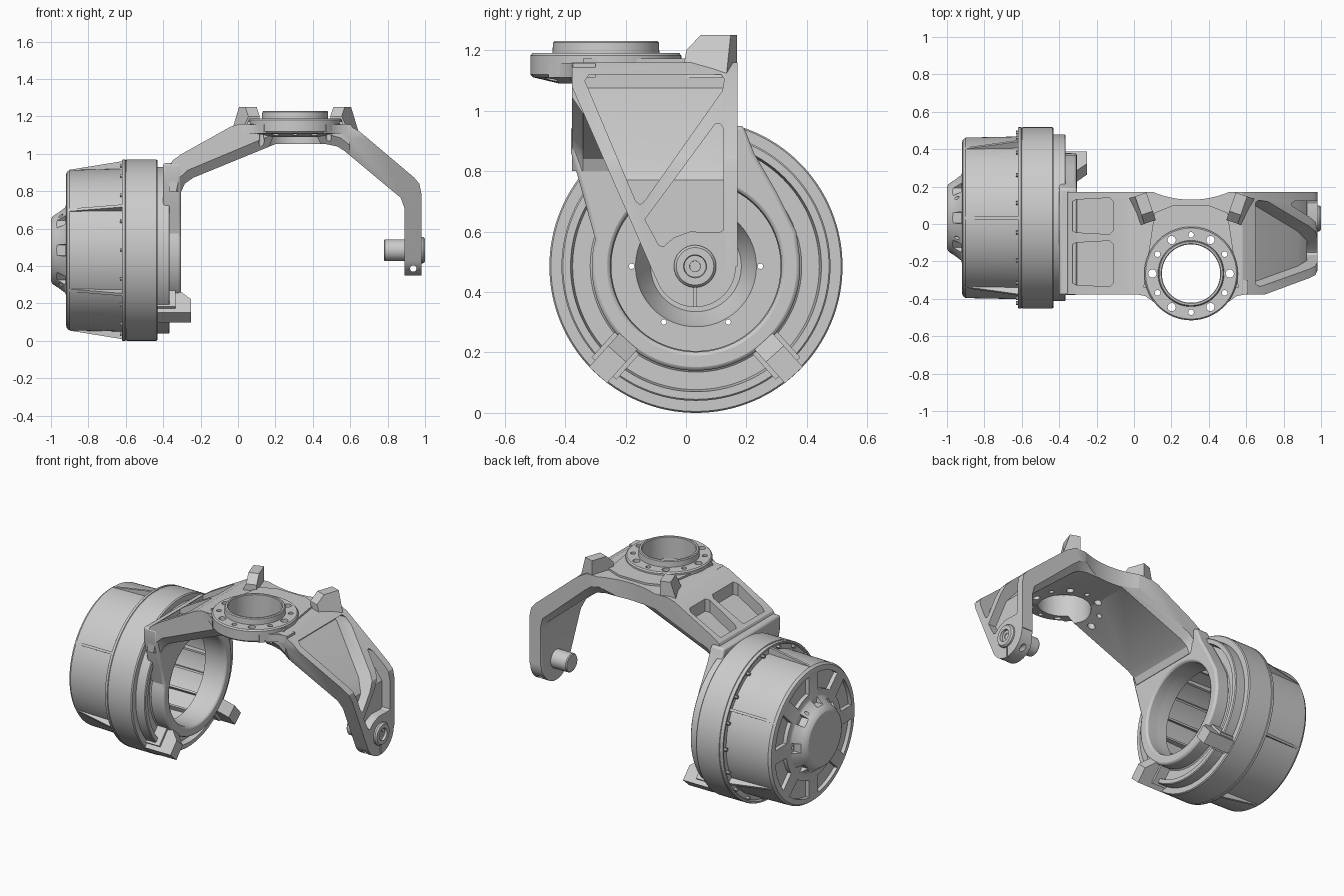
import bpy, bmesh, math
from mathutils import Matrix, Vector

if "Cube" in bpy.data.objects:
    bpy.data.objects.remove(bpy.data.objects["Cube"])

CY, CZ = 0.033, 0.485          # wheel axis (runs along x)
RX, RY = 0.305, -0.265         # steering ring centre


def loft(name, sections, closed=False):
    """Skin matching point loops; caps the ends unless closed."""
    bm = bmesh.new()
    rows = [[bm.verts.new(p) for p in s] for s in sections]
    n = len(rows[0])
    pairs = list(zip(rows, rows[1:])) + ([(rows[-1], rows[0])] if closed else [])
    for a, b in pairs:
        for i in range(n):
            j = (i + 1) % n
            bm.faces.new((a[i], a[j], b[j], b[i]))
    if not closed:
        bm.faces.new(rows[0])
        bm.faces.new(rows[-1])
    bmesh.ops.recalc_face_normals(bm, faces=bm.faces)
    me = bpy.data.meshes.new(name)
    bm.to_mesh(me)
    bm.free()
    ob = bpy.data.objects.new(name, me)
    bpy.context.collection.objects.link(ob)
    return ob


def put(axis, p, t):
    return {'x': (t, *p), 'y': (p[0], t, p[1]), 'z': (*p, t)}[axis]


def prism(name, pts, a, b, axis):
    return loft(name, [[put(axis, p, t) for p in pts] for t in (a, b)])


def arc(c, r, a0, a1, n):
    return [(c[0] + r * math.cos(math.radians(a0 + (a1 - a0) * i / n)),
             c[1] + r * math.sin(math.radians(a0 + (a1 - a0) * i / n))) for i in range(n + 1)]


def circle(c, r, n=32):
    return arc(c, r, 0, 360, n)[:-1]


def lathe(name, prof, c, axis, closed=False, n=96):
    """prof holds (position along axis, radius)."""
    return loft(name, [[put(axis, p, t) for p in circle(c, r, n)] for t, r in prof], closed)


def select(obs):
    bpy.ops.object.select_all(action='DESELECT')
    for o in obs:
        o.select_set(True)
    bpy.context.view_layer.objects.active = obs[0]


def join(name, obs):
    select(obs)
    bpy.ops.object.join()
    obs[0].name = name
    return obs[0]


def boolean(ob, tool, op='DIFFERENCE', keep=False):
    m = ob.modifiers.new('b', 'BOOLEAN')
    m.operation, m.object, m.solver = op, tool, 'EXACT'
    select([ob])
    bpy.ops.object.modifier_apply(modifier=m.name)
    if not keep:
        bpy.data.objects.remove(tool)


def spin(ob, deg):
    """Turn a part modelled at angle 0 about the wheel axis."""
    m = Matrix.Translation((0, CY, CZ)) @ Matrix.Rotation(math.radians(deg), 4, 'X')
    ob.data.transform(m)
    return ob


# wheel motor housing: hub cap, drum, flange, stepped back and hollow inside
housing = lathe('motor_housing', [
    (-1.0, .165), (-.992, .18), (-.975, .192), (-.925, .23), (-.92, .24), (-.92, .40), (-.915, .418),
    (-.90, .429), (-.61, .435), (-.61, .465), (-.62, .472), (-.62, .482), (-.615, .485), (-.603, .485),
    (-.601, .481), (-.597, .481), (-.595, .485), (-.437, .485), (-.43, .48), (-.43, .445), (-.37, .445),
    (-.365, .44), (-.365, .415), (-.40, .408), (-.40, .35), (-.392, .34), (-.33, .335), (-.33, .285),
    (-.45, .28), (-.46, .33), (-.86, .345), (-.87, .335), (-.87, .20), (-.90, .19), (-.97, .15)],
    (CY, CZ), 'x', n=128)

# arc windows in the drum face, hub notches and small through holes
cuts = []
for k in range(8):
    a = 45 * k + 22.5
    sector = arc((CY, CZ), .385, a - 16, a + 16, 8) + arc((CY, CZ), .275, a + 13, a - 13, 8)
    cuts.append(prism('cut', sector, -1.0, -.895, 'x'))
    slot = [(.196, -.028), (.26, -.036), (.26, .036), (.196, .028)]
    cuts.append(spin(prism('cut', slot, -.985, -.921, 'x'), 45 * k))
boolean(housing, join('window_cutter', cuts))
holes = [prism('cut', circle(p, .009, 12), -1.1, -.8, 'x') for p in circle((CY, CZ), .213, 6)]
boolean(housing, join('hole_cutter', holes))

# tapered fins on the drum, and the flange bolts
for k in range(6):
    fin = prism('drum_fin', [(-.90, .42), (-.90, .43), (-.61, .477), (-.61, .42)], -.008, .008, 'y')
    fin.data.transform(Matrix(((1, 0, 0, 0), (0, 0, 1, 0), (0, -1, 0, 0), (0, 0, 0, 1))))
    spin(fin, 60 * k + 30)
for i, p in enumerate(circle((CY, CZ), .456, 18)):
    prism('flange_bolt', circle(p, .011, 6), -.632, -.60, 'x')

# fins inside the hollow drum
for k in range(16):
    spin(prism('inner_fin', [(.30, -.006), (.35, -.006), (.35, .006), (.30, .006)], -.865, -.45, 'x'), 22.5 * k)

# inner side plate with a round opening that carries the motor
outline = (arc((CY, CZ), .345, 165, 365, 48) +
           [(.365, .60), (.30, .73), (.225, .86), (.19, .95), (-.38, .95), (-.38, .86), (-.335, .70)])
plate = prism('motor_side_plate', outline, -.40, -.305, 'x')
boolean(plate, prism('opening', circle((CY, CZ), .283, 96), -.6, 0, 'x'))
bev = plate.modifiers.new('edge', 'BEVEL')
bev.width, bev.segments, bev.limit_method = .012, 2, 'ANGLE'

# two stepped stop lugs at the lower edge of the plate
for ang in (228, 312):
    base = [(.30, -.055), (.455, -.055), (.455, .055), (.30, .055)]
    spin(prism('lug_base', base, -.43, -.335, 'x'), ang)
    tall = [[(x, y, z) for x, y in ((-.43, r0), (-.43, .484), (-.25, .484), (-.25, .39), (-.31, r0))]
            for z, r0 in ((-.04, .33), (.04, .33))]
    spin(loft('stop_lug', tall), ang)

# fork yoke: bent band lofted front to back with chamfered inner edges
outer = [(-.37, .80), (-.37, .92), (-.35, .965), (-.30, 1.0), (-.04, 1.145), (.01, 1.16), (.58, 1.16),
         (.65, 1.12), (.94, .875), (.97, .84), (.98, .79), (.98, .35)]
full = [(.89, .35), (.89, .71), (.87, .765), (.57, 1.015), (.53, 1.04), (.47, 1.052), (.20, 1.052),
        (-.24, .872), (-.285, .84), (-.302, .80)]
slim = [(.905, .35), (.905, .73), (.89, .79), (.60, 1.045), (.55, 1.085), (.48, 1.105), (.19, 1.105),
        (-.27, .912), (-.315, .87), (-.33, .80)]
yoke = loft('fork_yoke', [[(x, y, z) for x, z in outer + inner] for y, inner in
                          ((-.378, slim), (-.34, full), (.135, full), (.17, slim))])

# taper the free arm to a rounded axle end
away = [(-.6, 1.085), (-.38, 1.085)] + arc((.03, CZ), .135, 203, 360, 24) + [(.3, CZ), (.3, .2), (-.6, .2)]
boolean(yoke, prism('arm_cutter', away, .60, 1.1, 'x'))

# pockets on the free arm, following its bent outer face
skin = [(.60, 1.075), (.875, .84), (.925, .77), (.93, .3), (1.2, .3), (1.2, 1.3), (.60, 1.3)]
upper = [(-.335, 1.10), (-.32, 1.12), (.115, 1.12), (.127, 1.105), (.12, 1.065), (-.138, .70), (-.152, .69), (-.166, .70)]
lower = [(.096, .955), (.112, .958), (.124, .94), (.124, .605), (.11, .597), (.013, .6), (-.04, .58),
         (-.075, .55), (-.09, .555), (-.136, .64)]
for pts in (upper, lower):
    pocket = prism('pocket', pts, .5, 1.3, 'x')
    boolean(pocket, prism('pocket_limit', skin, -1, 1, 'y'), 'INTERSECT')
    boolean(yoke, pocket)

# twin pockets on the motor-side slope
slope = [(-.335, .905), (-.06, 1.055), (-.06, 1.3), (-.335, 1.3)]
for y0, y1 in ((-.335, -.09), (-.055, .14)):
    rect = [(-.33, y0 + .02), (-.31, y0 + .01), (-.13, y0), (-.11, y0 + .02),
            (-.11, y1 - .02), (-.13, y1), (-.31, y1 - .01), (-.33, y1 - .02)]
    pocket = prism('pocket', rect, .6, 1.4, 'z')
    boolean(pocket, prism('pocket_limit', slope, -1, 1, 'y'), 'INTERSECT')
    boolean(yoke, pocket)

# scooped rear edge, steering bore and cross hole
boolean(yoke, prism('scoop', circle((RX, .65), .52, 128), .9, 1.3, 'z'))
boolean(yoke, prism('cross_hole', circle((.937, .387), .017, 20), -1, 1, 'y'))

# steering ring with raised collar, and the web joining it to the yoke
ring = lathe('steering_ring', [(1.09, .155), (1.11, .24), (1.12, .25), (1.182, .25), (1.19, .243), (1.19, .177),
                               (1.225, .175), (1.23, .17), (1.23, .16), (1.225, .155)], (RX, RY), 'z', True)
web = prism('ring_web', [(.0, -.30), (.0, -.374), (.06, -.385), (.11, -.42), (.14, -.455),
                         (.47, -.455), (.50, -.42), (.55, -.385), (.61, -.374), (.61, -.30)], 1.11, 1.158, 'z')
pad = prism('ring_pad', [(.05, -.34), (.56, -.34), (.50, .06), (.40, .10), (.21, .10), (.11, .06)], 1.12, 1.172, 'z')
bore = [prism('cut', circle((RX, RY), .156, 96), .9, 1.4, 'z')]
for i, p in enumerate(circle((RX, RY), .207, 12)):
    bore.append(prism('cut', circle(p, .015 if i % 2 else .022, 20), .9, 1.4, 'z'))
bore = join('bore_cutter', bore)
for ob in (yoke, web, pad, ring):
    boolean(ob, bore, keep=True)
bpy.data.objects.remove(bore)

# two chamfered stop blocks on top, mirrored about the ring
for s in (-1, 1):
    stop = prism('stop_block', [(-.08, -.05), (-.08, .04), (-.03, .09), (.075, .09), (.075, -.05)], -.032, .032, 'x')
    for v in stop.data.vertices:
        if v.co.x * s > 0 and v.co.z < 0:
            v.co.x += s * .045
    stop.data.transform(Matrix.Translation((RX + s * .245, .087, 1.16)) @ Matrix.Rotation(-s * .33, 4, 'Z'))

# axle pin through the free arm, with outer boss
lathe('axle_pin', [(.78, .053), (.786, .058), (.93, .058)], (.03, CZ), 'x', n=48)
lathe('axle_boss', [(.92, .07), (.99, .07), (1.0, .062), (1.0, .038), (.985, .036), (.985, .018), (.96, .016)],
      (.03, CZ), 'x', n=48)
slit = prism('slit', [(.026, .3), (.034, .3), (.034, .415), (.026, .415)], .96, 1.1, 'x')
boolean(yoke, slit)

# smooth round faces, keep edges crisp
select([o for o in bpy.data.objects if o.type == 'MESH'])
bpy.ops.object.shade_smooth_by_angle(angle=math.radians(28))
